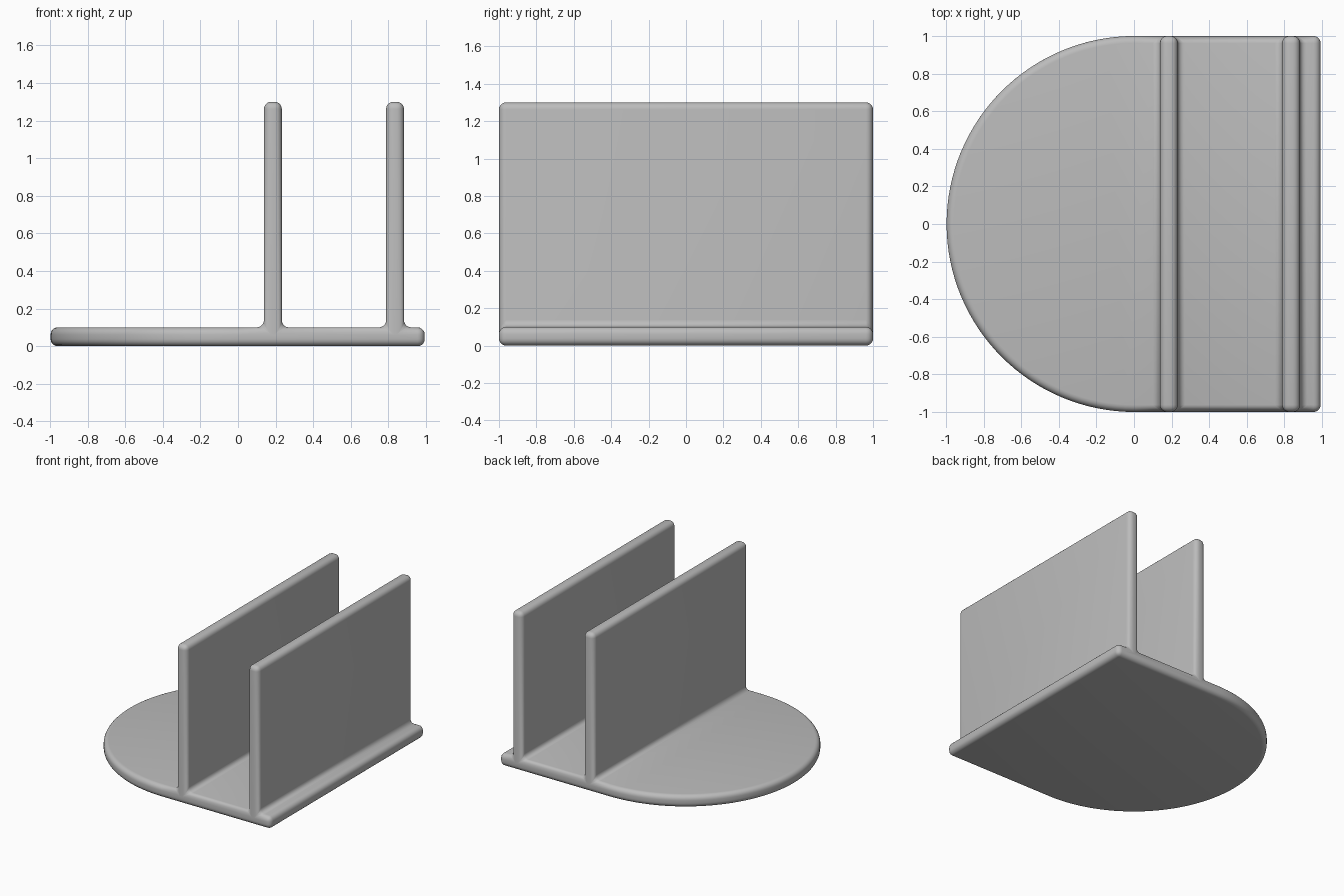
import bpy, bmesh, math

if "Cube" in bpy.data.objects:
    bpy.data.objects.remove(bpy.data.objects["Cube"])

THICK, TOP, ROUND = 0.1, 1.3, 0.038
WALLS = [(0.785, 0.88), (0.135, 0.23)]   # x range of each upright, right to left
ARC = 64

# Cross-section of the straight half: base slab with two uprights
profile = [(0, 0), (0.99, 0), (0.99, THICK)]
for x0, x1 in WALLS:
    profile += [(x1, THICK), (x1, TOP), (x0, TOP), (x0, THICK)]
profile.append((0, THICK))

bm = bmesh.new()
front = [bm.verts.new((x, -1, z)) for x, z in profile]
back = [bm.verts.new((x, 1, z)) for x, z in profile]
bm.faces.new(front)
bm.faces.new(back[::-1])
n = len(profile)
for i in range(1, n - 2):
    bm.faces.new((front[i], front[i + 1], back[i + 1], back[i]))

# Half-round end of the base
def arc(z, first, last):
    ring = [first]
    for i in range(1, ARC):
        a = math.pi * i / ARC
        ring.append(bm.verts.new((-math.sin(a), -math.cos(a), z)))
    return ring + [last]

low = arc(0, front[0], back[0])
high = arc(THICK, front[-1], back[-1])
for i in range(ARC):
    bm.faces.new((low[i], low[i + 1], high[i + 1], high[i]))
bm.faces.new([front[-2]] + high + [back[-2]])
bm.faces.new([front[1]] + low + [back[1]])
bmesh.ops.recalc_face_normals(bm, faces=bm.faces[:])

# Round every outer edge and fillet the uprights into the base
sharp = [e for e in bm.edges if e.calc_face_angle(0) > 0.5]
bmesh.ops.bevel(bm, geom=sharp, offset=ROUND, offset_type='OFFSET', segments=5,
                profile=0.5, affect='EDGES', clamp_overlap=True)
bmesh.ops.translate(bm, verts=bm.verts[:], vec=(0.003, 0, 0))
bmesh.ops.recalc_face_normals(bm, faces=bm.faces[:])

mesh = bpy.data.meshes.new("divider_stand")
bm.to_mesh(mesh)
bm.free()
stand = bpy.data.objects.new("divider_stand", mesh)
bpy.context.collection.objects.link(stand)

grey = bpy.data.materials.new("grey")
grey.diffuse_color = (0.5, 0.5, 0.5, 1)
grey.use_nodes = True
grey.node_tree.nodes["Principled BSDF"].inputs["Base Color"].default_value = grey.diffuse_color
mesh.materials.append(grey)

# Smooth shading on the rounded edges
bpy.context.view_layer.objects.active = stand
stand.select_set(True)
bpy.ops.object.shade_smooth_by_angle(angle=math.radians(35))
